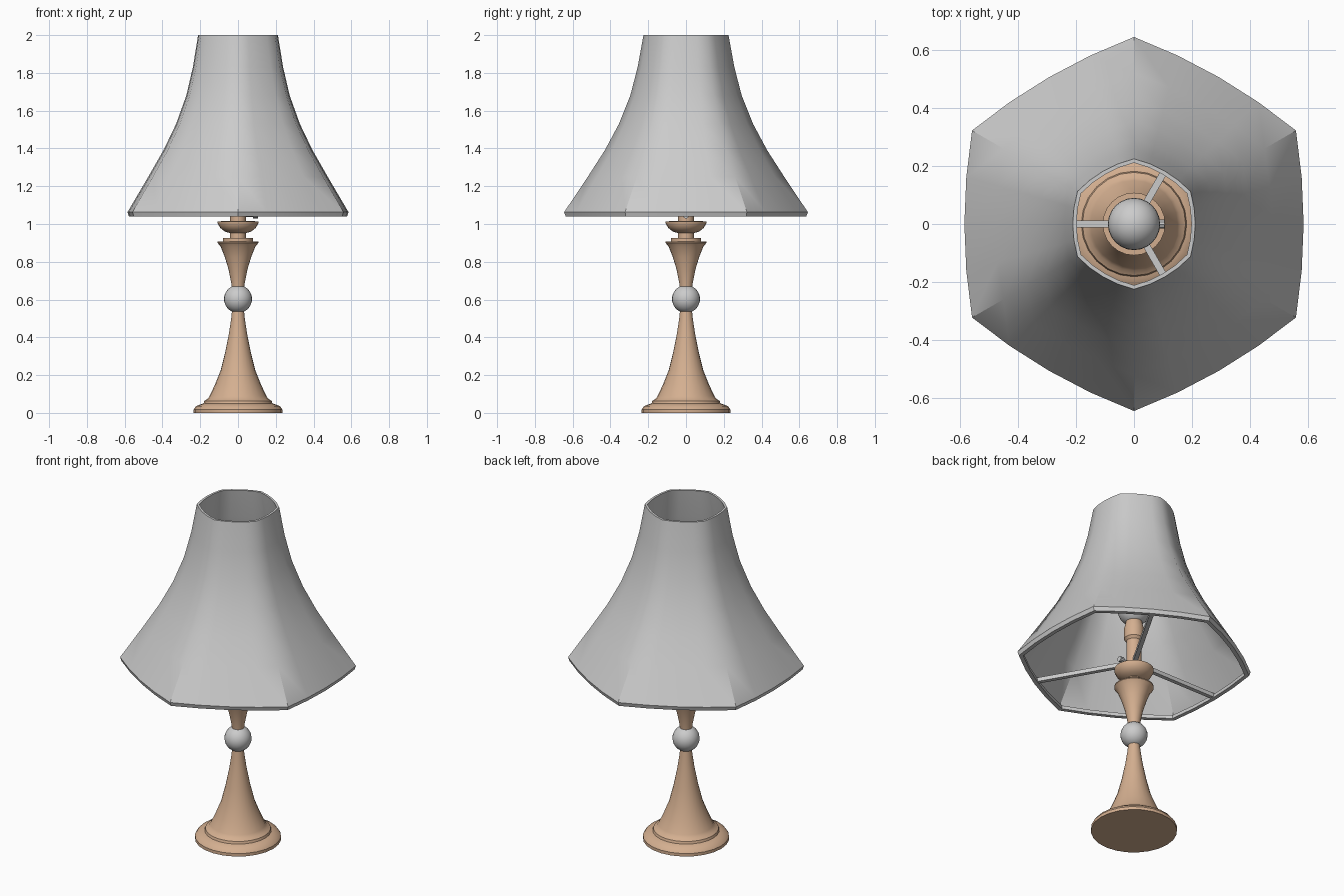
import bpy, bmesh, math
from mathutils import Vector, Matrix

cube = bpy.data.objects.get("Cube")
if cube:
    bpy.data.objects.remove(cube, do_unlink=True)


def material(name, rgb):
    m = bpy.data.materials.new(name)
    m.use_nodes = True
    m.diffuse_color = (*rgb, 1)
    m.node_tree.nodes["Principled BSDF"].inputs["Base Color"].default_value = (*rgb, 1)
    return m


GREY = material("light grey", (0.6, 0.6, 0.6))
TAN = material("tan wood", (0.66, 0.43, 0.28))


def finish(name, bm, mat, angle=35):
    bmesh.ops.recalc_face_normals(bm, faces=bm.faces)
    mesh = bpy.data.meshes.new(name)
    bm.to_mesh(mesh)
    bm.free()
    mesh.materials.append(mat)
    ob = bpy.data.objects.new(name, mesh)
    bpy.context.collection.objects.link(ob)
    bpy.ops.object.select_all(action='DESELECT')
    ob.select_set(True)
    bpy.context.view_layer.objects.active = ob
    bpy.ops.object.shade_smooth_by_angle(angle=math.radians(angle))
    return ob


def bridge(bm, a, b):
    n = len(a)
    for i in range(n):
        bm.faces.new((a[i], a[(i + 1) % n], b[(i + 1) % n], b[i]))


def lathe(name, profile, mat, sides=24):
    """Turn a (radius, height) profile, closed at both ends."""
    bm = bmesh.new()
    rings = []
    for r, z in profile:
        rings.append([bm.verts.new((r * math.cos(t), r * math.sin(t), z))
                      for t in (math.tau * i / sides for i in range(sides))])
    for a, b in zip(rings, rings[1:]):
        bridge(bm, a, b)
    bm.faces.new(rings[0])
    bm.faces.new(rings[-1])
    return finish(name, bm, mat)


def ball(name, radius, z, mat):
    bm = bmesh.new()
    bmesh.ops.create_uvsphere(bm, u_segments=24, v_segments=16, radius=radius,
                              matrix=Matrix.Translation((0, 0, z)))
    return finish(name, bm, mat)


def rod(name, start, end, width, mat, sides=4):
    """Straight bar between two points."""
    a, b = Vector(start), Vector(end)
    d = b - a
    turn = d.to_track_quat('Z', 'Y').to_matrix().to_4x4()
    spin = Matrix.Rotation(math.pi / 4, 4, 'Z')
    bm = bmesh.new()
    bmesh.ops.create_cone(bm, cap_ends=True, segments=sides, radius1=width, radius2=width,
                          depth=d.length, matrix=Matrix.Translation((a + b) / 2) @ turn @ spin)
    return finish(name, bm, mat)


# Turned stand
lathe("base_and_stem", [(.235, 0), (.235, .018), (.222, .036), (.19, .048), (.182, .05),
                        (.178, .064), (.16, .075), (.15, .09), (.122, .15), (.092, .225),
                        (.068, .32), (.048, .42), (.036, .5), (.03, .56)], TAN)
ball("stem_ball", .074, .603, GREY)
lathe("upper_cone", [(.032, .65), (.036, .69), (.05, .76), (.07, .825), (.092, .88),
                     (.108, .9), (.108, .906), (.08, .908), (.08, .925), (.042, .926),
                     (.042, .952), (.07, .96), (.095, .98), (.108, 1.005),
                     (.108, 1.014), (.04, 1.016)], TAN)

# Socket, switch and bulb
lathe("socket", [(.042, 1.01), (.042, 1.19), (.054, 1.205), (.054, 1.27),
                 (.045, 1.31), (.04, 1.33)], TAN)
rod("switch_stem", (.035, 0, 1.045), (.085, 0, 1.045), .008, GREY, 8)
rod("switch_knob", (.08, 0, 1.045), (.105, 0, 1.045), .016, GREY, 10)
ball("bulb", .09, 1.39, GREY)

# Six-panel shade with bowed sides, as a thin closed shell
OUTER = [(.225, 2), (.256, 1.83), (.295, 1.68), (.355, 1.53), (.43, 1.39),
         (.52, 1.25), (.645, 1.063), (.637, 1.04)]
STEPS = 4


def shade_ring(bm, r, z):
    flat = .866
    bow = flat + .041 + .032 * max(0, z - 1.06) / .94
    ring = []
    for k in range(6):
        side = math.radians(120 + 60 * k)
        for s in range(STEPS):
            u = 2 * s / STEPS - 1
            out = r * (flat + (bow - flat) * (1 - u * u))
            along = r * u / 2
            ring.append(bm.verts.new((out * math.cos(side) - along * math.sin(side),
                                      out * math.sin(side) + along * math.cos(side), z)))
    return ring


inner = [(r - .014, z) for r, z in OUTER[:-1]]
lip = [(.612, 1.04), (.612, 1.06)]
bm = bmesh.new()
rings = [shade_ring(bm, r, z) for r, z in OUTER + lip + inner[::-1]]
for a, b in zip(rings, rings[1:] + rings[:1]):
    bridge(bm, a, b)
finish("shade", bm, GREY, 38)

# Three spokes holding the shade
for i, deg in enumerate((60, 180, 300)):
    c, s = math.cos(math.radians(deg)), math.sin(math.radians(deg))
    rod(f"shade_spoke_{i + 1}", (.03 * c, .03 * s, 1.056), (.565 * c, .565 * s, 1.056), .017, GREY)
